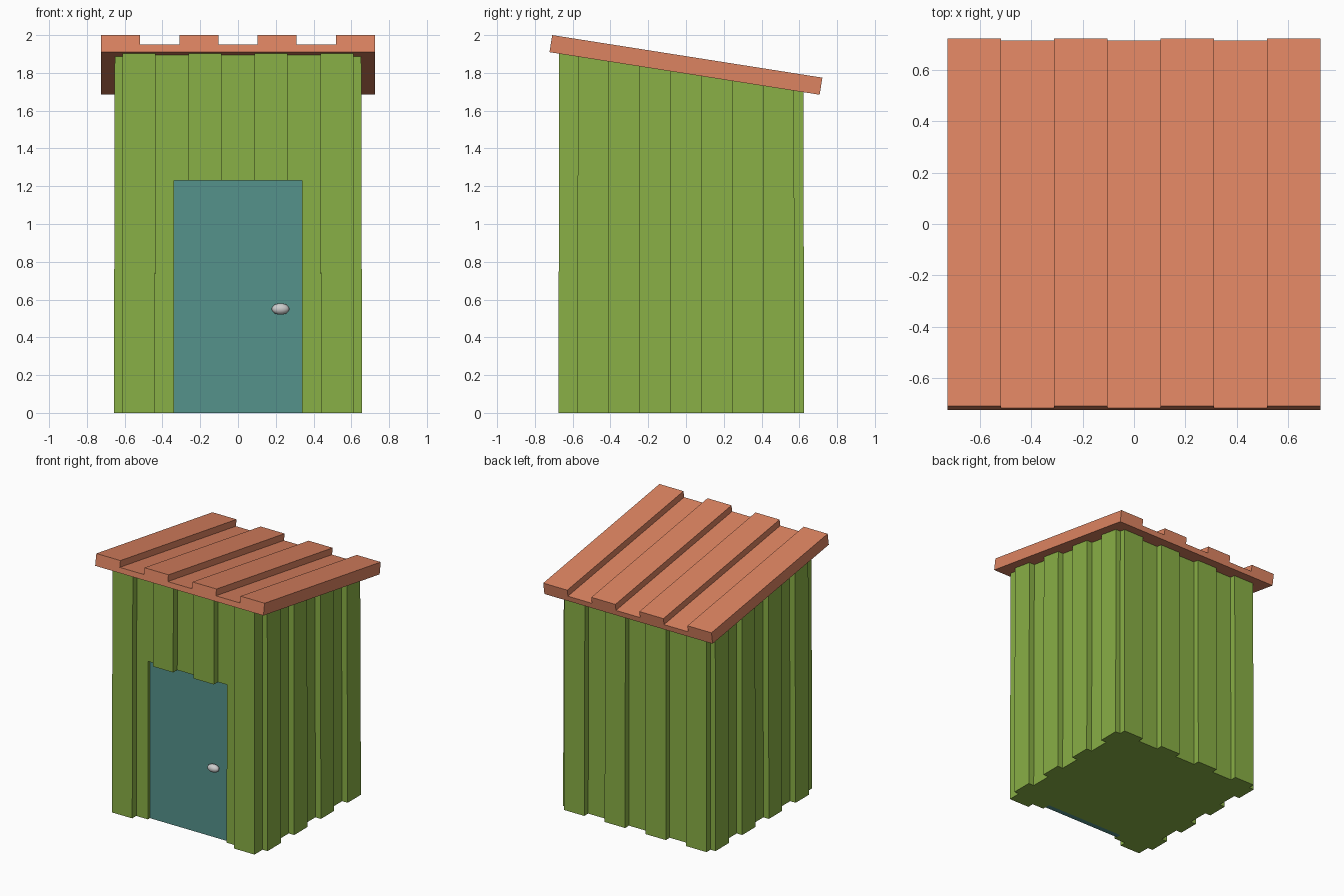
import bpy
import bmesh
from math import radians
from mathutils import Vector

if "Cube" in bpy.data.objects:
    bpy.data.objects.remove(bpy.data.objects["Cube"])


def material(name, rgb):
    m = bpy.data.materials.new(name)
    m.diffuse_color = (*rgb, 1)
    m.use_nodes = True
    m.node_tree.nodes["Principled BSDF"].inputs["Base Color"].default_value = m.diffuse_color
    return m


GREEN = material("green boards", (0.25, 0.43, 0.06))
ORANGE = material("orange roof", (0.72, 0.23, 0.12))
TEAL = material("teal door", (0.09, 0.29, 0.26))


def prism(name, outline, direction, mat):
    """Extrude a closed 3D outline along a direction into a solid."""
    bm = bmesh.new()
    face = bm.faces.new([bm.verts.new(p) for p in outline])
    ext = bmesh.ops.extrude_face_region(bm, geom=[face], use_keep_orig=True)
    top = [v for v in ext["geom"] if isinstance(v, bmesh.types.BMVert)]
    bmesh.ops.translate(bm, verts=top, vec=Vector(direction))
    bmesh.ops.recalc_face_normals(bm, faces=bm.faces)
    me = bpy.data.meshes.new(name)
    bm.to_mesh(me)
    bm.free()
    ob = bpy.data.objects.new(name, me)
    bpy.context.collection.objects.link(ob)
    if mat:
        me.materials.append(mat)
    return ob


def box(name, x, y0, y1, z0, z1, mat=None):
    return prism(name, [(-x, y0, z0), (x, y0, z0), (x, y1, z0), (-x, y1, z0)],
                 (0, 0, z1 - z0), mat)


def steps(half, outer, inner, panels=7):
    """Square-wave profile: panels alternate raised and sunk, raised at both ends."""
    w = 2 * half / panels
    return [(-half + w * (i + j), inner if i % 2 else outer)
            for i in range(panels) for j in (0, 1)]


# Walls: corrugated footprint with notched corners
HX, HY = 0.615, 0.575
foot = [(a, -d) for a, d in steps(HX, 0.675, 0.625)] + [(HX, -HY)]
foot += [(d, a) for a, d in steps(HY, 0.657, 0.61)] + [(HX, HY)]
foot += [(-a, d) for a, d in steps(HX, 0.625, 0.577)] + [(-HX, HY)]
foot += [(-d, -a) for a, d in steps(HY, 0.657, 0.61)] + [(-HX, -HY)]
walls = prism("walls", [(x, y, 0) for x, y in foot], (0, 0, 1), GREEN)
for v in walls.data.vertices:
    if v.co.z > 0.5:  # top follows the underside of the sloping roof
        v.co.x *= 0.993
        v.co.y *= 0.995
        v.co.z = 1.80 - 0.1575 * v.co.y

# Doorway cut into the front wall
cutter = box("doorway_cutter", 0.34, -0.8, -0.56, -0.1, 1.23)
cutter.hide_render = True
mod = walls.modifiers.new("doorway", "BOOLEAN")
mod.operation = "DIFFERENCE"
mod.solver = "EXACT"
mod.object = cutter
bpy.context.view_layer.objects.active = walls
bpy.ops.object.modifier_apply(modifier=mod.name)
bpy.data.objects.remove(cutter)

# Door
box("door", 0.34, -0.6, -0.56, 0, 1.23, TEAL)

# Door knob
bpy.ops.mesh.primitive_uv_sphere_add(segments=24, ring_count=12, radius=1,
                                     location=(0.225, -0.625, 0.55))
knob = bpy.context.object
knob.name = "door_knob"
knob.scale = (0.047, 0.03, 0.03)
bpy.ops.object.shade_smooth()

# Roof: ribbed sheet tilted towards the back
L = 1.448
profile = [(-0.725, 0)] + steps(0.725, 0.0915, 0.041) + [(0.725, 0)]
roof = prism("roof", [(x, -L / 2, z) for x, z in profile], (0, L, 0), ORANGE)
roof.location = (0, -0.0075, 1.797)
roof.rotation_euler.x = radians(-8.95)
